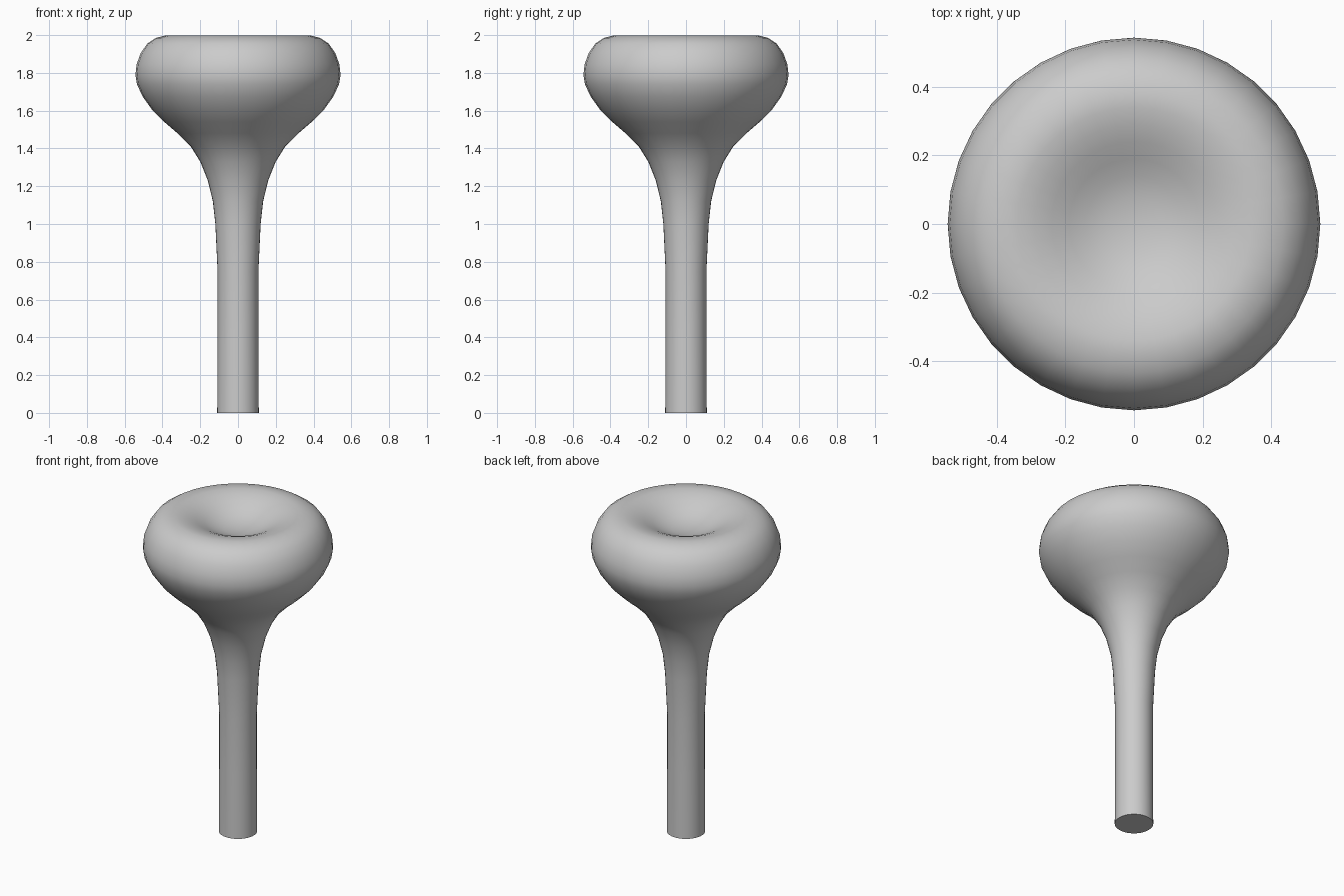
import bpy, bmesh, math

cube = bpy.data.objects.get("Cube")
if cube:
    bpy.data.objects.remove(cube, do_unlink=True)

SIDES = 36

# Half profile (radius, height): foot, stem, flare, rounded rim, shallow dish
PROFILE = [
    (0, 0), (0.11, 0), (0.108, 0.4), (0.108, 0.75), (0.12, 1.0), (0.133, 1.12),
    (0.16, 1.23), (0.20, 1.33), (0.25, 1.41), (0.32, 1.48), (0.39, 1.54),
    (0.455, 1.605), (0.505, 1.675), (0.535, 1.74), (0.543, 1.79),
    (0.537, 1.845), (0.515, 1.905), (0.48, 1.955), (0.435, 1.985),
    (0.38, 1.999), (0.34, 1.998), (0.29, 1.987), (0.24, 1.968),
    (0.19, 1.943), (0.14, 1.92), (0.08, 1.903), (0, 1.896),
]


def make_material(name, rgb):
    mat = bpy.data.materials.new(name)
    mat.use_nodes = True
    color = (*rgb, 1)
    mat.diffuse_color = color
    mat.node_tree.nodes["Principled BSDF"].inputs["Base Color"].default_value = color
    return mat


def lathe(name, profile, mat):
    bm = bmesh.new()
    verts = [bm.verts.new((r, 0, z)) for r, z in profile]
    edges = [bm.edges.new(pair) for pair in zip(verts, verts[1:])]
    bmesh.ops.spin(bm, geom=verts + edges, cent=(0, 0, 0), axis=(0, 0, 1),
                   angle=math.tau, steps=SIDES)
    bmesh.ops.remove_doubles(bm, verts=bm.verts, dist=0.0005)
    bmesh.ops.recalc_face_normals(bm, faces=bm.faces)
    mesh = bpy.data.meshes.new(name)
    bm.to_mesh(mesh)
    bm.free()
    mesh.materials.append(mat)
    obj = bpy.data.objects.new(name, mesh)
    bpy.context.collection.objects.link(obj)
    return obj


# Single turned body: straight stem flaring into a dished knob
body = lathe("dished_knob_and_stem", PROFILE, make_material("plain grey", (0.6, 0.6, 0.6)))

# Smooth shading, with a crisp edge around the flat foot
bpy.ops.object.select_all(action="DESELECT")
body.select_set(True)
bpy.context.view_layer.objects.active = body
bpy.ops.object.shade_smooth_by_angle(angle=math.radians(40))
